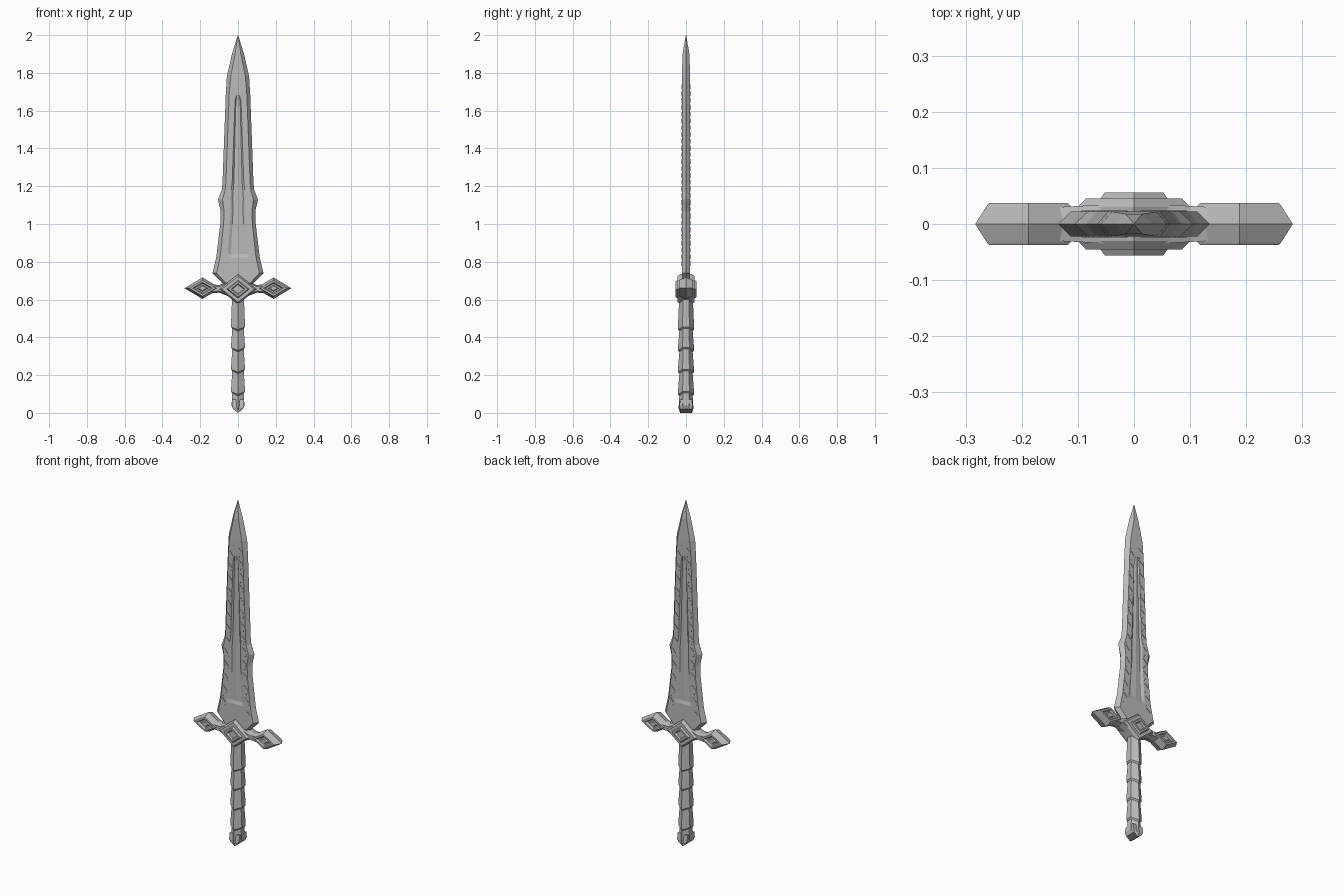
import bpy, bmesh, math
from mathutils import Matrix, Vector

cube = bpy.data.objects.get("Cube")
if cube:
    bpy.data.objects.remove(cube, do_unlink=True)

steel = bpy.data.materials.new("grey steel")
steel.use_nodes = True
GREY = (0.5, 0.5, 0.5, 1)
steel.diffuse_color = GREY
steel.node_tree.nodes["Principled BSDF"].inputs["Base Color"].default_value = GREY


def finish(bm, name):
    bmesh.ops.recalc_face_normals(bm, faces=bm.faces)
    mesh = bpy.data.meshes.new(name)
    bm.to_mesh(mesh)
    bm.free()
    mesh.materials.append(steel)
    obj = bpy.data.objects.new(name, mesh)
    bpy.context.collection.objects.link(obj)
    return obj


def loft(name, rings):
    """Skin a stack of equal-length point rings and cap both ends."""
    bm = bmesh.new()
    rows = [[bm.verts.new(p) for p in ring] for ring in rings]
    n = len(rows[0])
    for a, b in zip(rows, rows[1:]):
        for i in range(n):
            j = (i + 1) % n
            bm.faces.new((a[i], a[j], b[j], b[i]))
    bm.faces.new(rows[0])
    bm.faces.new(rows[-1])
    bmesh.ops.remove_doubles(bm, verts=bm.verts, dist=0.00005)
    return finish(bm, name)


# Blade: height, half width, bevel width, half thickness, fuller half width, fuller depth
LEVELS = [
    (0.66, 0.06, 0.018, 0.022, 0.04, 0),
    (0.69, 0.085, 0.018, 0.022, 0.05, 0),
    (0.74, 0.135, 0.022, 0.022, 0.057, 0),
    (0.82, 0.116, 0.02, 0.022, 0.055, 0),
    (0.84, 0.113, 0.02, 0.022, 0.054, 0.007),
    (1.0, 0.094, 0.018, 0.022, 0.042, 0.007),
    (1.07, 0.092, 0.018, 0.022, 0.038, 0.007),
    (1.13, 0.106, 0.024, 0.022, 0.04, 0.007),
    (1.18, 0.086, 0.018, 0.022, 0.036, 0.007),
    (1.22, 0.082, 0.018, 0.022, 0.031, 0.007),
    (1.65, 0.066, 0.018, 0.022, 0.016, 0.007),
    (1.68, 0.065, 0.018, 0.022, 0.009, 0),
    (1.78, 0.059, 0.02, 0.022, 0.009, 0),
    (1.9, 0.032, 0.017, 0.018, 0.005, 0),
    (2.0, 0.001, 0.0005, 0.001, 0.0002, 0),
]


def blade_ring(z, w, bevel, t, g, d):
    half = [(w, 0), (w - bevel, t), (g, t), (g * 0.7, t - d), (0, t - d * 0.6)]
    front = half + [(-x, y) for x, y in reversed(half[:-1])]
    back = [(x, -y) for x, y in reversed(front[1:-1])]
    return [(x, y, z) for x, y in front + back]


loft("blade", [blade_ring(*level) for level in LEVELS])


def at_height(z):
    for a, b in zip(LEVELS, LEVELS[1:]):
        if a[0] <= z <= b[0]:
            f = (z - a[0]) / (b[0] - a[0])
            return [p + (q - p) * f for p, q in zip(a, b)]


# Shallow abstract tick ornament running up both faces of the blade
bm = bmesh.new()
for k in range(27):
    z = 0.79 + k * 0.036
    _, w, bevel, t, g, _ = at_height(z)
    mid, room = (w - bevel + g) / 2, w - bevel - g
    for side in (-1, 1):
        for face in (-1, 1):
            tilt = math.radians(38 if k % 2 else -50) * side
            m = (Matrix.Translation((side * mid, face * t, z))
                 @ Matrix.Rotation(tilt, 4, "Y")
                 @ Matrix.Diagonal((0.005, 0.004, min(room, 0.034), 1)))
            bmesh.ops.create_cube(bm, size=1, matrix=m)
finish(bm, "blade_ticks")


def lozenge(name, cx, cz, hx, hz, steps, middle):
    """Stepped diamond; steps run from the rim to the recessed centre."""
    def ring(s, y):
        return [(cx + hx * s, y, cz), (cx, y, cz + hz * s),
                (cx - hx * s, y, cz), (cx, y, cz - hz * s)]
    front = [ring(s, -y) for s, y in reversed(steps)]
    back = [ring(s, y) for s, y in steps]
    return loft(name, front + middle(ring) + back)


# Guard: raised centre diamond and two side diamonds
CENTRE = [(1, 0.03), (0.86, 0.045), (0.6, 0.045), (0.52, 0.056),
          (0.38, 0.056), (0.3, 0.046)]
ARM = [(0.78, 0.033), (0.74, 0.037), (0.55, 0.037), (0.45, 0.026),
       (0.3, 0.026), (0.22, 0.031)]
lozenge("guard_centre", 0, 0.655, 0.1, 0.08, CENTRE, lambda ring: [])
for side, label in ((1, "left"), (-1, "right")):
    lozenge("guard_arm_" + label, side * 0.188, 0.66, 0.095, 0.057, ARM,
            lambda ring: [ring(1, 0)])
    # Tapered neck joining the centre to the arm
    loft("guard_neck_" + label, [
        [(side * x, y, 0.657 + z) for y, z in
         ((-d, -h), (-d, h), (0, h + 0.008), (d, h), (d, -h), (0, -h - 0.008))]
        for x, d, h in ((0.02, 0.036, 0.048), (0.065, 0.034, 0.026),
                        (0.1, 0.032, 0.012), (0.14, 0.03, 0.016))])


# Grip: six-sided wrapped segments, each flaring downward
def grip_ring(z, s, dip=0.014):
    pts = ((0.037, -0.018), (0.037, 0.018), (0, 0.043),
           (-0.037, 0.018), (-0.037, -0.018), (0, -0.043))
    return [(x * s, y * s, z - (dip if x == 0 else 0)) for x, y in pts]


joints = [0.62, 0.455, 0.345, 0.23, 0.112]
rings = [grip_ring(joints[0], 0.84)]
for z in joints[1:]:
    rings += [grip_ring(z + 0.008, 1.0), grip_ring(z, 1.0), grip_ring(z - 0.008, 0.82)]
rings += [grip_ring(0.04, 0.92, 0.016), grip_ring(0.022, 0.72, 0.022)]
loft("grip", rings)

# Pommel: blunt wedge under the last segment
loft("pommel", [
    [(x * w, y, z + abs(x) * lift) for x, y in
     ((1, -d), (1, d), (0, d), (-1, d), (-1, -d), (0, -d))]
    for z, w, d, lift in ((0.07, 0.032, 0.03, 0), (0.018, 0.032, 0.036, 0.02),
                          (0, 0.026, 0.031, 0.02))])
